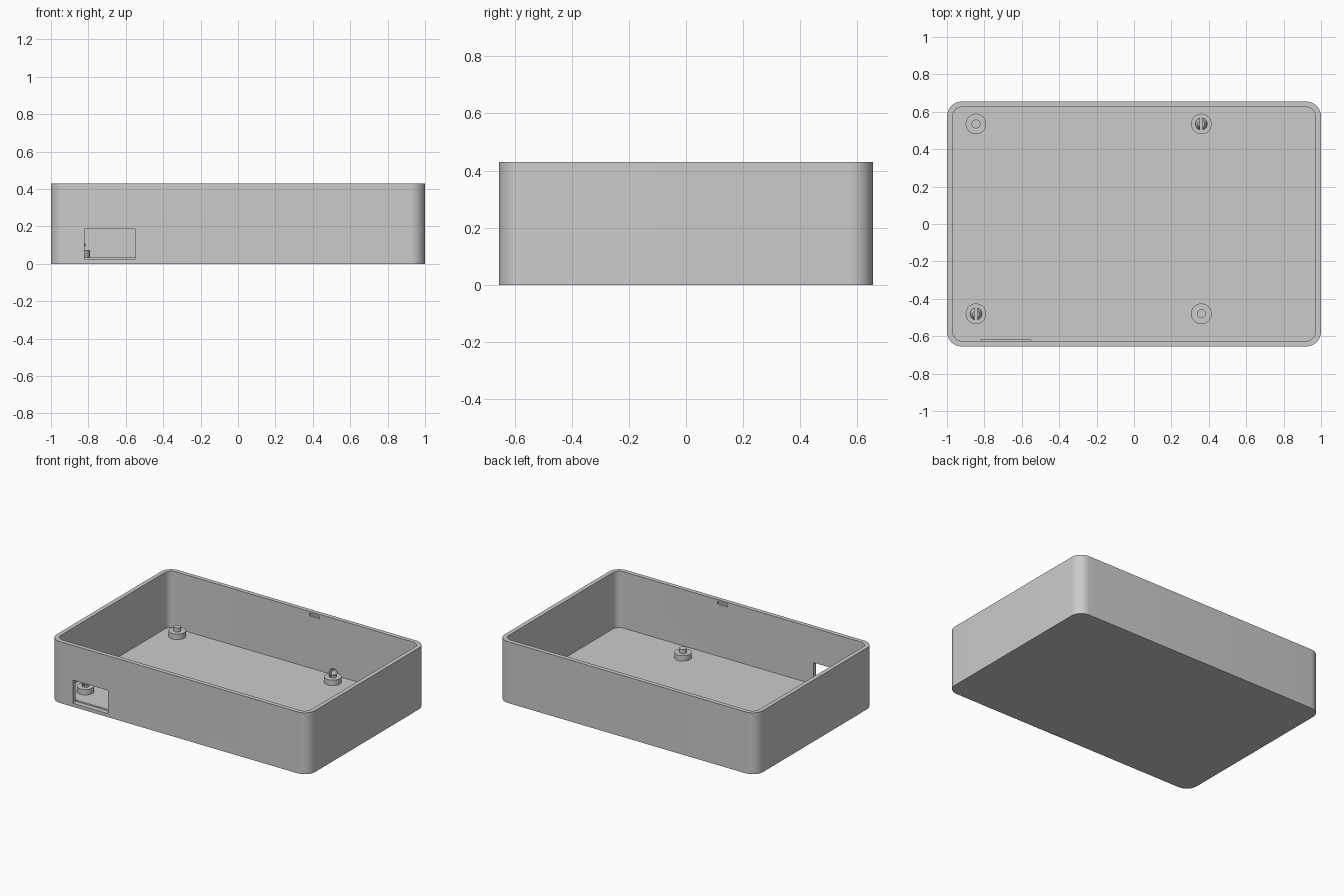
import bpy
import bmesh
from math import cos, sin, pi, radians

cube = bpy.data.objects.get("Cube")
if cube:
    bpy.data.objects.remove(cube, do_unlink=True)

grey = bpy.data.materials.new("light_grey_plastic")
grey.use_nodes = True
grey.diffuse_color = (0.6, 0.6, 0.6, 1)
grey.node_tree.nodes["Principled BSDF"].inputs["Base Color"].default_value = (0.6, 0.6, 0.6, 1)

LENGTH, WIDTH, HEIGHT = 2.0, 1.31, 0.43
WALL, FLOOR = 0.03, 0.035
STEPS = 32


def finish(name, bm):
    """Turn a bmesh into a grey object."""
    bmesh.ops.recalc_face_normals(bm, faces=bm.faces)
    mesh = bpy.data.meshes.new(name)
    bm.to_mesh(mesh)
    bm.free()
    mesh.materials.append(grey)
    obj = bpy.data.objects.new(name, mesh)
    bpy.context.collection.objects.link(obj)
    return obj


def rounded_block(name, length, width, radius, z0, z1):
    """Upright prism with rounded vertical corners."""
    bm = bmesh.new()
    ring = []
    for corner, (sx, sy) in enumerate([(1, 1), (-1, 1), (-1, -1), (1, -1)]):
        for i in range(13):
            a = (corner + i / 12) * pi / 2
            ring.append(bm.verts.new((sx * (length / 2 - radius) + radius * cos(a),
                                      sy * (width / 2 - radius) + radius * sin(a), z0)))
    base = bm.faces.new(ring)
    top = bmesh.ops.extrude_face_region(bm, geom=[base])["geom"]
    bmesh.ops.translate(bm, vec=(0, 0, z1 - z0),
                        verts=[g for g in top if isinstance(g, bmesh.types.BMVert)])
    return finish(name, bm)


def box(name, low, high):
    """Box between two corners."""
    bm = bmesh.new()
    bmesh.ops.create_cube(bm, size=1)
    for v in bm.verts:
        v.co = [h if c > 0 else l for c, l, h in zip(v.co, low, high)]
    return finish(name, bm)


def turned(name, profile, x, y):
    """Solid of revolution from (radius, height) points, capped at both ends."""
    bm = bmesh.new()
    rings = [[bm.verts.new((x + r * cos(2 * pi * i / STEPS), y + r * sin(2 * pi * i / STEPS), z))
              for i in range(STEPS)] for r, z in profile]
    for a, b in zip(rings, rings[1:]):
        for i in range(STEPS):
            j = (i + 1) % STEPS
            bm.faces.new((a[i], a[j], b[j], b[i]))
    bm.faces.new(rings[0])
    bm.faces.new(rings[-1])
    return finish(name, bm)


def cut(obj, cutter):
    """Subtract the cutter and remove it."""
    cutter.hide_render = True
    mod = obj.modifiers.new("cut", 'BOOLEAN')
    mod.operation = 'DIFFERENCE'
    mod.solver = 'EXACT'
    mod.object = cutter
    with bpy.context.temp_override(object=obj, active_object=obj):
        bpy.ops.object.modifier_apply(modifier=mod.name)
    bpy.data.objects.remove(cutter, do_unlink=True)


def smooth(obj):
    bpy.ops.object.select_all(action='DESELECT')
    obj.select_set(True)
    bpy.context.view_layer.objects.active = obj
    bpy.ops.object.shade_smooth_by_angle(angle=radians(30))


# Open tray with rounded corners
tray = rounded_block("enclosure_tray", LENGTH, WIDTH, 0.08, 0, HEIGHT)
cut(tray, rounded_block("cavity_cutter", LENGTH - 2 * WALL, WIDTH - 2 * WALL, 0.05,
                        FLOOR, HEIGHT + 0.1))

# Connector opening in the front wall
inner = WIDTH / 2 - WALL
cut(tray, box("port_cutter", (-0.82, -WIDTH / 2 - 0.1, 0.025), (-0.55, -inner + 0.004, 0.187)))

# Shallow lid catches near the rim of the long walls
for side in (-1, 1):
    y0, y1 = sorted((side * (inner - 0.02), side * (inner + 0.015)))
    cut(tray, box("catch_cutter", (0.115, y0, 0.398), (0.195, y1, 0.418)))
smooth(tray)

# Board posts: plain pins and split snap pins on opposite corners
TOP = 0.073
for x, y, split in [(-0.845, 0.535, False), (0.36, -0.48, False),
                    (0.36, 0.535, True), (-0.845, -0.48, True)]:
    place = ("back" if y > 0 else "front") + ("_left" if x > 0 else "_right")
    smooth(turned(place + "_standoff", [(0.055, FLOOR - 0.005), (0.055, TOP)], x, y))
    if split:
        pin = turned(place + "_snap_pin", [(0.024, TOP - 0.005), (0.024, 0.09), (0.032, 0.098),
                                           (0.018, 0.125)], x, y)
        cut(pin, box("slot_cutter", (x - 0.007, y - 0.1, TOP), (x + 0.007, y + 0.1, 0.2)))
    else:
        pin = turned(place + "_pin", [(0.024, TOP - 0.005), (0.024, 0.102)], x, y)
    smooth(pin)
